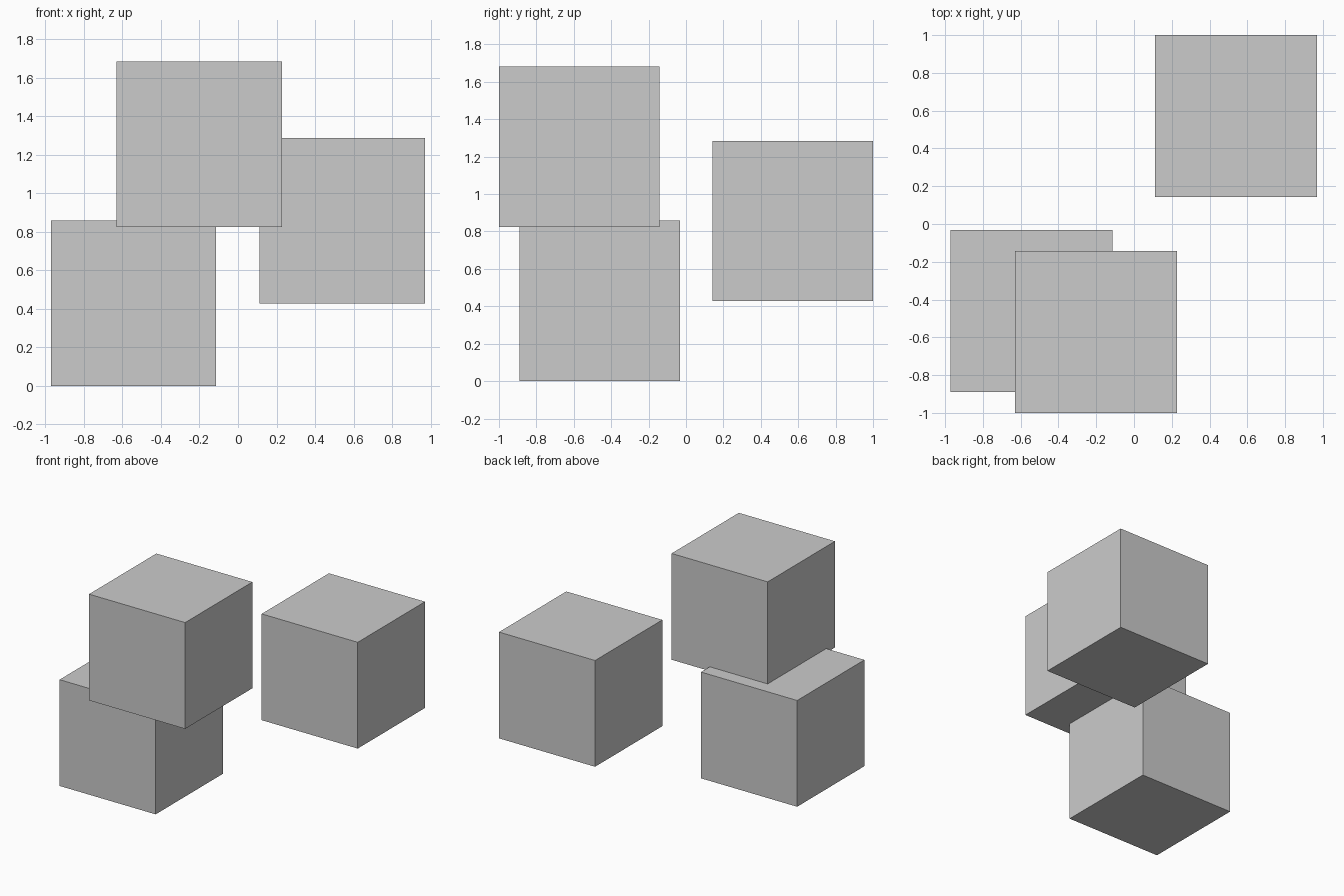
import bpy

if "Cube" in bpy.data.objects:
    bpy.data.objects.remove(bpy.data.objects["Cube"])

SIZE = 0.858  # edge length shared by all cubes


def cube(name, center):
    bpy.ops.mesh.primitive_cube_add(size=SIZE, location=center)
    bpy.context.object.name = name


# Cube resting on the ground
cube("ground_cube", (-0.542, -0.460, SIZE / 2))
# Cube stacked on it, slightly sunk in and offset
cube("stacked_cube", (-0.201, -0.571, 1.253))
# Separate raised cube at the back right
cube("floating_cube", (0.541, 0.571, 0.856))
